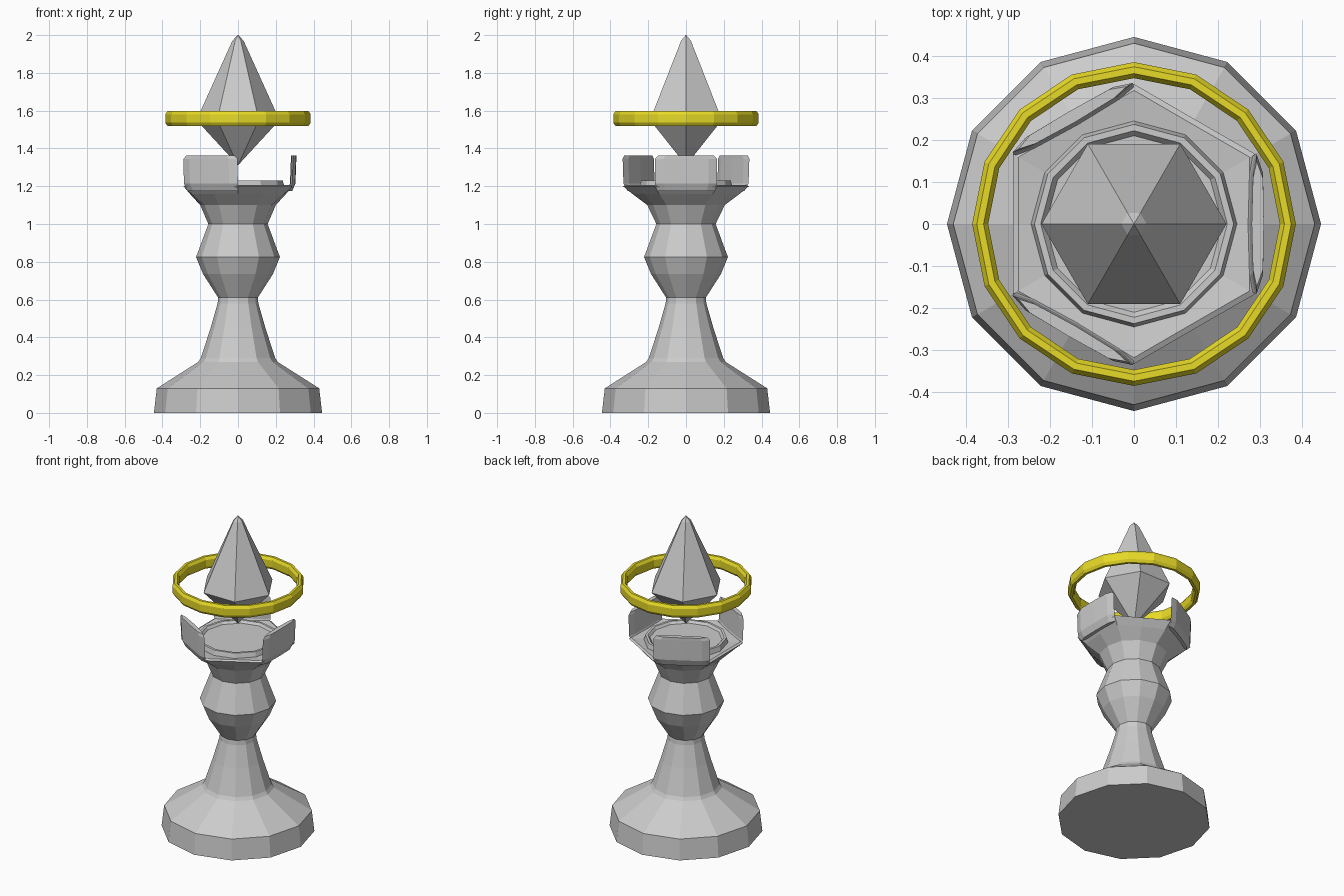
import bpy, bmesh
from math import sin, cos, pi, radians
from mathutils import Matrix, Vector

if "Cube" in bpy.data.objects:
    bpy.data.objects.remove(bpy.data.objects["Cube"])


def finish(name, bm):
    bmesh.ops.remove_doubles(bm, verts=bm.verts, dist=1e-5)
    bmesh.ops.recalc_face_normals(bm, faces=bm.faces)
    me = bpy.data.meshes.new(name)
    bm.to_mesh(me)
    bm.free()
    ob = bpy.data.objects.new(name, me)
    bpy.context.collection.objects.link(ob)
    return ob


def loft(bm, rings, closed=False):
    # bridge equal-length rings; cap the ends unless closed into a loop
    vs = [[bm.verts.new(p) for p in r] for r in rings]
    n = len(vs[0])
    pairs = list(zip(vs, vs[1:] + vs[:1])) if closed else list(zip(vs, vs[1:]))
    for a, b in pairs:
        for i in range(n):
            j = (i + 1) % n
            bm.faces.new((a[i], a[j], b[j], b[i]))
    if not closed:
        bm.faces.new(vs[0][::-1])
        bm.faces.new(vs[-1])


def circle(r, z, n, r_odd=None):
    rad = (r, r if r_odd is None else r_odd)
    return [Vector((rad[i % 2] * cos(2 * pi * i / n),
                    rad[i % 2] * sin(2 * pi * i / n), z)) for i in range(n)]


def lathe(name, profile, n, closed=False):
    # profile entries: (radius, z) or (radius, z, radius of odd vertices)
    bm = bmesh.new()
    loft(bm, [circle(p[0], p[1], n, *p[2:]) for p in profile], closed)
    return finish(name, bm)


# Turned body, opening from 12 sides into a hexagonal cup with a raised ring
lathe("body", [
    (.445, 0), (.43, .13), (.21, .27), (.197, .29), (.145, .45), (.108, .58),
    (.105, .61), (.185, .735), (.222, .825), (.157, 1.0), (.2, 1.1, .205),
    (.255, 1.16, .285), (.288, 1.2, .333), (.275, 1.207, .318),
    (.245, 1.2), (.237, 1.23), (.222, 1.23), (.21, 1.215)], 12)

# Three battlements on alternate sides of the cup
outline = [(.292, -.165), (.307, -.12), (.309, 0), (.307, .12), (.292, .165),
           (.283, .12), (.28, 0), (.283, -.12)]
levels = [(1.175, -.022, .92), (1.215, -.005, 1), (1.345, 0, 1), (1.362, 0, .9)]
for k in range(3):
    bm = bmesh.new()
    loft(bm, [[Vector((x + dx, y * s, z)) for x, y in outline]
              for z, dx, s in levels])
    bm.transform(Matrix.Rotation(radians(120 * k), 4, 'Z'))
    finish(f"battlement_{k + 1}", bm)

# Floating six-sided crystal
lathe("crystal", [(.002, 1.313), (.22, 1.55), (.03, 1.97), (.002, 2.0)], 6)

# Floating yellow ring
ring = lathe("halo_ring", [
    (.385, 1.537), (.385, 1.58), (.374, 1.597), (.358, 1.597),
    (.347, 1.58), (.347, 1.537), (.358, 1.52), (.374, 1.52)], 16, True)
mat = bpy.data.materials.new("yellow")
mat.diffuse_color = (.8, .7, .02, 1)
mat.use_nodes = True
mat.node_tree.nodes["Principled BSDF"].inputs["Base Color"].default_value = mat.diffuse_color
ring.data.materials.append(mat)
